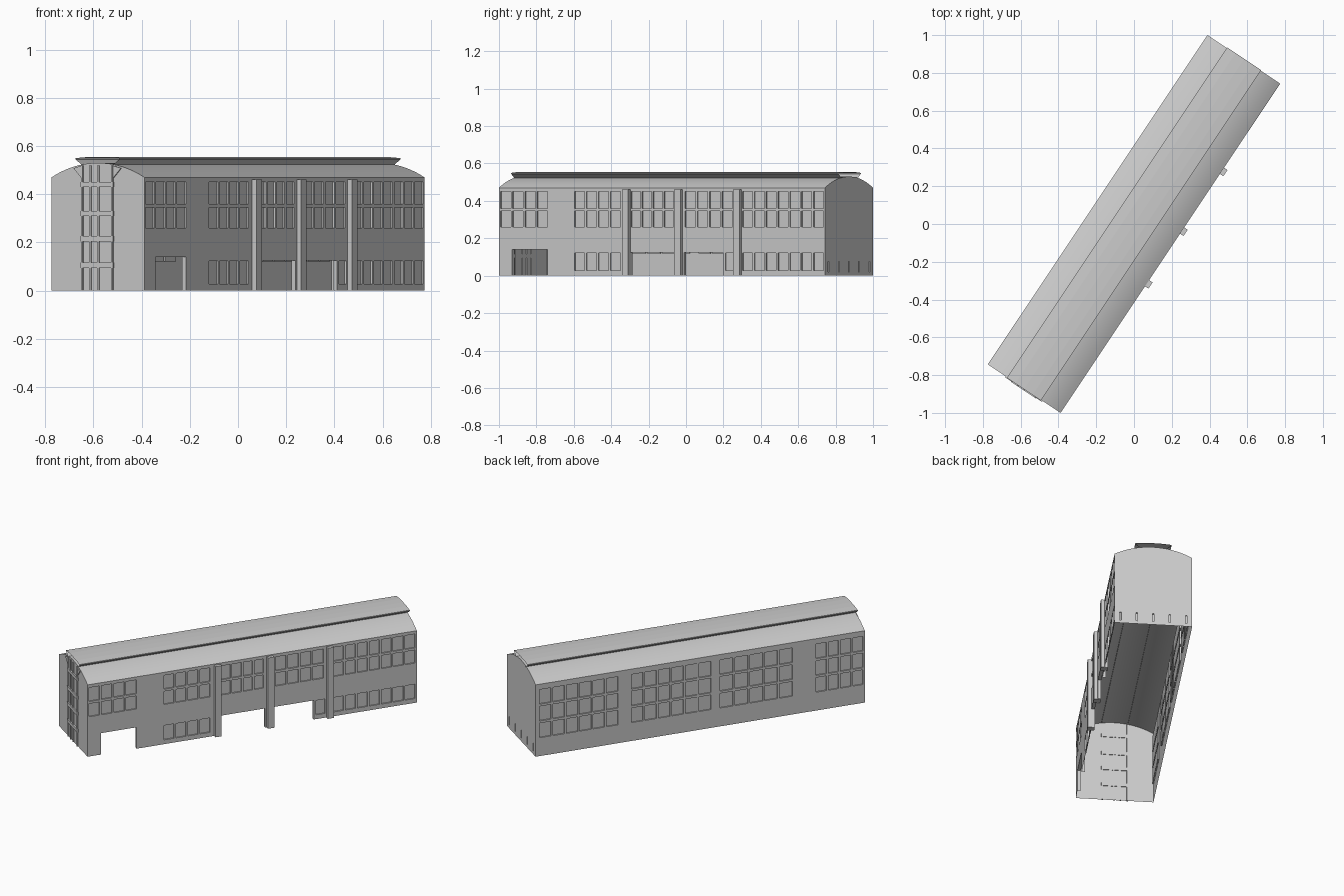
import bpy, bmesh, math
from mathutils import Vector, Matrix

if "Cube" in bpy.data.objects:
    bpy.data.objects.remove(bpy.data.objects["Cube"])

L, W = 2.095, 0.463          # length and width of the hall
EAVE, CROWN = 0.47, 0.53
X, Y, Z = Vector((1, 0, 0)), Vector((0, 1, 0)), Vector((0, 0, 1))
TURN = Matrix.Rotation(math.radians(56.3), 4, 'Z')   # building stands at an angle

grey = bpy.data.materials.new("light grey")
grey.diffuse_color = (0.6, 0.6, 0.6, 1)
grey.use_nodes = True
grey.node_tree.nodes["Principled BSDF"].inputs["Base Color"].default_value = grey.diffuse_color


def finish(bm, name, smooth=False):
    bmesh.ops.remove_doubles(bm, verts=bm.verts, dist=1e-5)
    bm.transform(TURN)
    me = bpy.data.meshes.new(name)
    bm.to_mesh(me)
    bm.free()
    me.materials.append(grey)
    for p in me.polygons:
        p.use_smooth = smooth
    ob = bpy.data.objects.new(name, me)
    bpy.context.collection.objects.link(ob)
    return ob


def face(bm, pts):
    return bm.faces.new([bm.verts.new(p) for p in pts])


def wall(name, origin, along, length, panes, holes=(), gable=False):
    """Flat wall with recessed panes and open holes, given as (a0, a1, z0, z1)."""
    n = along.cross(Z)
    f = lambda a, z, d=0: origin + along * a + Z * z - n * d
    bm = bmesh.new()
    rects = [(r, 0.008, True) for r in panes] + [(r, 0.02, False) for r in holes]
    xs = sorted({0, length} | {v for r, _, _ in rects for v in r[:2]})
    zs = sorted({0, EAVE} | {v for r, _, _ in rects for v in r[2:]})
    for a0, a1 in zip(xs, xs[1:]):
        for z0, z1 in zip(zs, zs[1:]):
            am, zm = (a0 + a1) / 2, (z0 + z1) / 2
            if not any(r[0] < am < r[1] and r[2] < zm < r[3] for r, _, _ in rects):
                face(bm, [f(a0, z0), f(a1, z0), f(a1, z1), f(a0, z1)])
    for (a0, a1, z0, z1), d, filled in rects:
        c = [(a0, z0), (a1, z0), (a1, z1), (a0, z1)]
        if filled:
            face(bm, [f(a, z, d) for a, z in c])
        for i in range(4):
            p, q = c[i], c[(i + 1) % 4]
            if p[1] + q[1] > 0:          # reveals, none along the ground
                face(bm, [f(*p), f(*q), f(*q, d), f(*p, d)])
    if gable:
        pts = [f(W / 2 - s, z) for s, z in arc()]
        face(bm, pts)
    return finish(bm, name)


def arc(n=20):
    """Roof profile across the hall, from +W/2 side to -W/2 side."""
    h, rise = W / 2, CROWN - EAVE
    r = (h * h + rise * rise) / (2 * rise)
    t = math.asin(h / r)
    return [(-r * math.sin(t * (1 - 2 * (n - i) / n)) * -1,
             CROWN - r + r * math.cos(t * (1 - 2 * i / n))) for i in range(n + 1)]


def sheet(name, prof, x0, x1, smooth):
    bm = bmesh.new()
    for (y0, z0), (y1, z1) in zip(prof, prof[1:]):
        face(bm, [(x0, y0, z0), (x1, y0, z0), (x1, y1, z1), (x0, y1, z1)])
    bmesh.ops.remove_doubles(bm, verts=bm.verts, dist=1e-5)
    bmesh.ops.recalc_face_normals(bm, faces=bm.faces)
    if sum(fc.normal.z for fc in bm.faces) < 0:
        bmesh.ops.reverse_faces(bm, faces=bm.faces)
    return finish(bm, name, smooth)


def boxes(name, items):
    bm = bmesh.new()
    for x0, x1, y0, y1, z0, z1 in items:
        m = Matrix.Translation(((x0 + x1) / 2, (y0 + y1) / 2, (z0 + z1) / 2)) @ \
            Matrix.Diagonal((x1 - x0, y1 - y0, z1 - z0, 1))
        bmesh.ops.create_cube(bm, size=1, matrix=m)
    return finish(bm, name)


def row(a0, a1, n, levels, gap=0.012):
    p = (a1 - a0 + gap) / n
    return [(a0 + i * p, a0 + (i + 1) * p - gap, z0, z1)
            for i in range(n) for z0, z1 in levels]


# Entrance side: two upper window rows, ground windows, open bays
upper = [(0.26, 0.345), (0.36, 0.45)]
ground = [(0.028, 0.122)]
panes = []
for a0, a1, n in ((0.01, 0.312, 4), (0.485, 0.78, 4), (0.85, 1.12, 4),
                  (1.195, 1.50, 4), (1.565, 2.085, 7)):
    panes += row(a0, a1, n, upper)
panes += row(0.485, 0.78, 4, ground) + row(1.455, 1.51, 1, ground)
panes += row(1.565, 2.085, 7, ground)
holes = [(0.085, 0.312, 0, 0.14), (0.845, 1.13, 0, 0.125), (1.19, 1.44, 0, 0.125)]
wall("entrance_wall", Vector((-L / 2, -W / 2, 0)), X, L, panes, holes)

# Rear side: three window rows
rows3 = [(0.12, 0.215), (0.23, 0.325), (0.34, 0.435)]
panes = []
for a0, a1, n in ((0.025, 0.525, 6), (0.61, 1.115, 6), (1.175, 1.635, 5),
                  (1.785, 2.085, 4)):
    panes += row(a0, a1, n, rows3)
wall("rear_wall", Vector((L / 2, W / 2, 0)), -X, L, panes)

# End walls with curved gables; far end has narrow slits near the ground
wall("near_end_wall", Vector((-L / 2, W / 2, 0)), -Y, W, [], gable=True)
slits = [(0.03 + 0.098 * i, 0.04 + 0.098 * i, 0.02, 0.075) for i in range(5)]
wall("far_end_wall", Vector((L / 2, -W / 2, 0)), Y, W, slits, gable=True)

# Curved roof
sheet("roof", arc(), -L / 2, L / 2, True)

# Raised ridge cap, flaring outward and open at its ends
half = [(0.078, 0.522), (0.108, 0.544), (0.108, 0.55), (0.055, 0.554)]
cap = half + [(0, 0.555)] + [(-y, z) for y, z in reversed(half)]
sheet("ridge_cap", cap, -L / 2 - 0.004, L / 2 + 0.004, False)

# Columns on the entrance side
boxes("columns", [(t - L / 2 - 0.02, t - L / 2 + 0.02, -W / 2 - 0.022, -W / 2 + 0.02, 0, 0.462)
                  for t in (0.825, 1.16, 1.54)])

# Tall stair window on the near end: mullions and floor bands
e = -L / 2
bars = [(e - 0.007, e + 0.004, y - 0.004, y + 0.004, 0, 0.52)
        for y in (0.076, 0.035, -0.005, -0.074)]
bars += [(e - 0.009, e + 0.004, -0.08, 0.08, z - 0.011, z + 0.011)
         for z in (0.105, 0.215, 0.32, 0.44)]
boxes("stair_window_frame", bars)

# Slanted brackets under the cap at the near end
bm = bmesh.new()
for s in (1, -1):
    pts = [(0.08, 0.468), (0.118, 0.508), (0.08, 0.518)]
    fr = face(bm, [(e - 0.006, s * y, z) for y, z in pts])
    out = bmesh.ops.extrude_face_region(bm, geom=[fr])
    for v in out["geom"]:
        if isinstance(v, bmesh.types.BMVert):
            v.co.x += 0.006
bmesh.ops.recalc_face_normals(bm, faces=bm.faces)
finish(bm, "cap_brackets")
